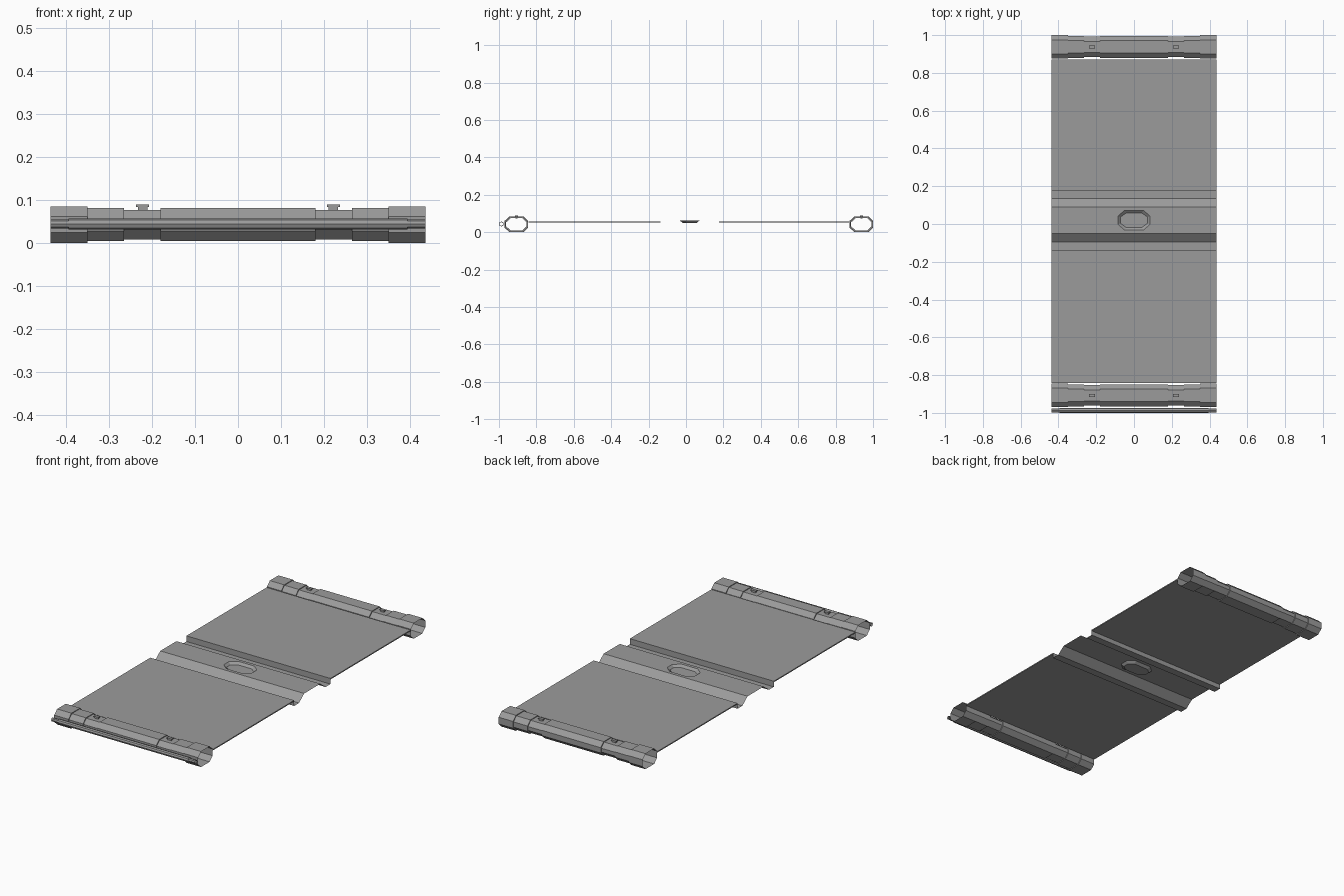
import bpy, bmesh, math
from mathutils import Vector

cube = bpy.data.objects.get("Cube")
if cube:
    bpy.data.objects.remove(cube, do_unlink=True)

HALF_W = 0.437      # half width of the whole model
MID_Y = 0.02        # centre line of the folding hinge
PANEL_Z = 0.055

grey = bpy.data.materials.new("plain grey")
grey.use_nodes = True
colour = (0.33, 0.33, 0.33, 1)
grey.diffuse_color = colour
bsdf = next(n for n in grey.node_tree.nodes if n.type == 'BSDF_PRINCIPLED')
bsdf.inputs["Base Color"].default_value = colour


def finish(name, bm, outward=True):
    if outward:
        bmesh.ops.recalc_face_normals(bm, faces=bm.faces[:])
    mesh = bpy.data.meshes.new(name)
    bm.to_mesh(mesh)
    bm.free()
    mesh.materials.append(grey)
    obj = bpy.data.objects.new(name, mesh)
    bpy.context.collection.objects.link(obj)
    return obj


def box(name, low, high):
    low, high = Vector(low), Vector(high)
    bm = bmesh.new()
    bmesh.ops.create_cube(bm, size=1)
    for v in bm.verts:
        v.co = (low + high) / 2 + v.co * (high - low)
    return finish(name, bm)


def loft(bm, rings, closed=True):
    """Join matching rings of points with quads."""
    rows = [[bm.verts.new(p) for p in ring] for ring in rings]
    for a, b in zip(rows, rows[1:]):
        for i in range(len(a) if closed else len(a) - 1):
            j = (i + 1) % len(a)
            bm.faces.new((a[i], a[j], b[j], b[i]))
    return rows


def octagon(half_a, half_b, cut_a, cut_b):
    """Chamfered rectangle, counter-clockwise."""
    quarter = [(half_a, half_b - cut_b), (half_a - cut_a, half_b)]
    left = [(-a, b) for a, b in reversed(quarter)]
    return quarter + left + [(-a, -b) for a, b in quarter + left]


# End tubes: open octagonal sleeves with stepped segments
def end_tube(name, y):
    half = [(HALF_W, 0), (0.35, 0), (0.35, 0.004), (0.265, 0.004),
            (0.265, 0.008), (0.18, 0.008), (0.18, 0.004)]
    stations = [(-x, d) for x, d in half] + half[::-1]
    rings = []
    for x, d in stations:
        section = octagon(0.0625 - d, 0.0425 - d, 0.025, 0.024)
        rings.append([(x, y + a, 0.0425 + b) for a, b in section])
    bm = bmesh.new()
    loft(bm, rings)
    finish(name, bm)


for end, y in (("front", -0.907), ("back", 0.9375)):
    end_tube(end + "_tube", y)
    # Small clips on top of each tube
    for side, x in (("right", -0.222), ("left", 0.222)):
        clip = f"{end}_{side}_clip"
        box(clip + "_stem", (x - 0.011, y - 0.005, 0.074),
            (x + 0.011, y + 0.005, 0.084))
        box(clip + "_plate", (x - 0.015, y - 0.008, 0.084),
            (x + 0.015, y + 0.008, 0.089))

# Thin rod in front, with slimmer ends
bm = bmesh.new()
rings = []
for x, r in ((-HALF_W, 0.01), (-0.395, 0.01), (-0.395, 0.013),
             (0.395, 0.013), (0.395, 0.01), (HALF_W, 0.01)):
    rings.append([(x, -0.987 + r * math.cos(i * math.pi / 4),
                   0.044 + r * math.sin(i * math.pi / 4)) for i in range(8)])
loft(bm, rings)
finish("front_rod", bm)

# Flat panels
for name, y0, y1 in (("front_panel", -0.843, -0.137), ("back_panel", 0.177, 0.872)):
    box(name, (-HALF_W, y0, PANEL_Z - 0.003), (HALF_W, y1, PANEL_Z + 0.003))

# Hinge channels and slopes on both sides of the raised centre
TOP_Z, FLOOR_Z = 0.062, 0.027
profile = [(0.07, TOP_Z), (0.115, FLOOR_Z), (0.157, FLOOR_Z), (0.157, PANEL_Z)]
for name, sign in (("front_channel", -1), ("back_channel", 1)):
    bm = bmesh.new()
    loft(bm, [[(x, MID_Y + sign * a, z) for a, z in profile]
              for x in (-HALF_W * sign, HALF_W * sign)], closed=False)
    bmesh.ops.recalc_face_normals(bm, faces=bm.faces[:])
    if sum(f.normal.z for f in bm.faces) < 0:
        bmesh.ops.reverse_faces(bm, faces=bm.faces[:])
    finish(name, bm, outward=False)

# Raised centre with a sunken finger recess
bm = bmesh.new()
upper = octagon(0.085, 0.052, 0.035, 0.03)
lower = octagon(0.072, 0.038, 0.03, 0.022)
rows = loft(bm, [[(a, MID_Y + b, z) for a, b in ring]
                 for ring, z in ((upper, TOP_Z), (lower, 0.05))])
bm.faces.new(rows[1])
corners = [bm.verts.new((sx * HALF_W, MID_Y + sy * 0.07, TOP_Z))
           for sx, sy in ((1, 1), (-1, 1), (-1, -1), (1, -1))]
edges = [bm.edges.new((corners[i], corners[i - 1])) for i in range(4)]
edges += [bm.edges.get((rows[0][i], rows[0][i - 1])) for i in range(8)]
bmesh.ops.triangle_fill(bm, edges=edges, use_beauty=True)
bmesh.ops.recalc_face_normals(bm, faces=bm.faces[:])
if sum(f.normal.z * f.calc_area() for f in bm.faces) < 0:
    bmesh.ops.reverse_faces(bm, faces=bm.faces[:])
finish("centre_grip", bm, outward=False)
